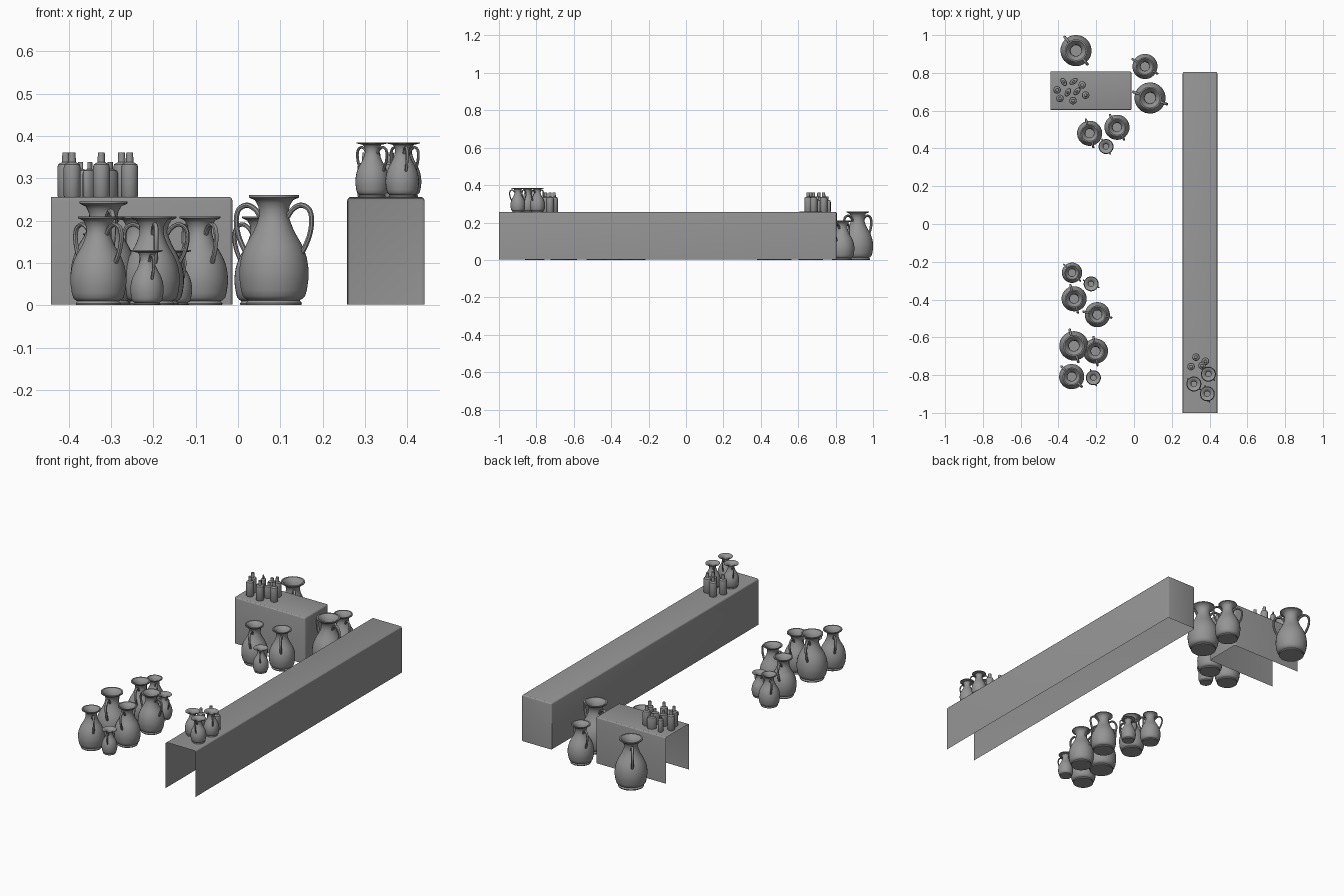
import bpy, bmesh
from math import sin, cos, pi, radians
from mathutils import Vector

if "Cube" in bpy.data.objects:
    bpy.data.objects.remove(bpy.data.objects["Cube"])

# Dark grey for every part
grey = bpy.data.materials.new("dark_grey")
grey.diffuse_color = (.3, .3, .3, 1)
grey.use_nodes = True
grey.node_tree.nodes["Principled BSDF"].inputs["Base Color"].default_value = grey.diffuse_color


def finish(bm, name, recalc=True):
    if recalc:
        bmesh.ops.recalc_face_normals(bm, faces=bm.faces)
    mesh = bpy.data.meshes.new(name)
    bm.to_mesh(mesh)
    bm.free()
    mesh.materials.append(grey)
    return mesh


def place(mesh, name, loc, scale=(1, 1, 1), turn=0):
    ob = bpy.data.objects.new(name, mesh)
    bpy.context.collection.objects.link(ob)
    ob.location, ob.scale = loc, scale
    ob.rotation_euler.z = radians(turn)
    return ob


def shade(ob, angle=40):
    bpy.ops.object.select_all(action='DESELECT')
    ob.select_set(True)
    bpy.context.view_layer.objects.active = ob
    bpy.ops.object.shade_smooth_by_angle(angle=radians(angle))


def lathe(bm, profile, sides):
    """Revolve (radius, height) points about z; radius 0 makes a pole."""
    rings = []
    for r, z in profile:
        n = 1 if r == 0 else sides
        rings.append([bm.verts.new((r * cos(2 * pi * i / sides),
                                    r * sin(2 * pi * i / sides), z)) for i in range(n)])
    for a, b in zip(rings, rings[1:]):
        for i in range(sides):
            j = (i + 1) % sides
            quad = [a[i % len(a)], a[j % len(a)], b[j % len(b)], b[i % len(b)]]
            bm.faces.new(list(dict.fromkeys(quad)))


def smooth_path(pts, steps=4):
    """Catmull-Rom samples through the points."""
    p = [Vector(q) for q in pts]
    p = [2 * p[0] - p[1]] + p + [2 * p[-1] - p[-2]]
    out = []
    for i in range(1, len(p) - 2):
        a, b, c, d = p[i - 1:i + 3]
        for s in range(steps):
            t = s / steps
            out.append(.5 * (2 * b + (c - a) * t + (2 * a - 5 * b + 4 * c - d) * t * t
                             + (3 * b - a - 3 * c + d) * t ** 3))
    return out + [p[-2]]


def sweep_handle(bm, pts, side, thick, wide, sides=8):
    """Oval strap along an x-z path, on one side of the jar."""
    path = smooth_path(pts)
    rings = []
    for k, c in enumerate(path):
        t = (path[min(k + 1, len(path) - 1)] - path[max(k - 1, 0)]).normalized()
        ring = []
        for i in range(sides):
            u, v = thick * cos(2 * pi * i / sides), wide * sin(2 * pi * i / sides)
            ring.append(bm.verts.new((side * (c.x - t.y * u), v, c.y + t.x * u)))
        rings.append(ring)
    for a, b in zip(rings, rings[1:]):
        for i in range(sides):
            j = (i + 1) % sides
            bm.faces.new((a[i], a[j], b[j], b[i]))


def jar_mesh(name, rim):
    """Two-handled jar of unit height."""
    bm = bmesh.new()
    body = [(.235, .045), (.285, .085), (.31, .2), (.317, .3), (.3, .43), (.255, .55),
            (.192, .66), (.15, .76), (.136, .83), (.144, .9), (.175, .955)]
    curve = [tuple(v) for v in smooth_path(body, 2)]
    lathe(bm, [(0, 0), (.25, 0), (.255, .02), (.24, .04)] + curve
          + [(rim, .98), (rim, 1), (rim - .03, 1), (.15, .95), (.115, .89), (.11, .83)], 28)
    for side in (1, -1):
        sweep_handle(bm, [(.13, .8), (.18, .87), (.26, .91), (.34, .87), (.365, .77),
                          (.345, .64), (.3, .53), (.27, .48)], side, .024, .028)
    return finish(bm, name)


def bottle_mesh(name, profile):
    bm = bmesh.new()
    lathe(bm, profile, 16)
    return finish(bm, name)


def counter(name, x0, x1, y0, y1, open_dir):
    """Hollow box with no bottom and one open end."""
    bm = bmesh.new()
    bmesh.ops.create_cube(bm, size=1)
    bm.normal_update()
    gone = [f for f in bm.faces if f.normal.z < -.9 or f.normal.dot(Vector(open_dir)) > .9]
    bmesh.ops.delete(bm, geom=gone, context='FACES')
    for v in bm.verts:
        v.co = ((x0 + x1) / 2 + v.co.x * (x1 - x0),
                (y0 + y1) / 2 + v.co.y * (y1 - y0), .002 + (v.co.z + .5) * .254)
    edges = [e for e in bm.edges if len(e.link_faces) == 2]
    bmesh.ops.bevel(bm, geom=edges, offset=.009, segments=3, profile=.5, affect='EDGES')
    shade(place(finish(bm, name, False), name, (0, 0, 0)), 25)


# Counters
counter("long_counter", .258, .441, -1, .805, (0, -1, 0))
counter("short_counter", -.442, -.013, .603, .807, (-1, 0, 0))

# Jars: x, y, base z, height, handle direction
large = jar_mesh("large_jar", .23)
small = jar_mesh("small_jar", .295)
jars = [
    (-.307, .918, 0, .26, -50), (.058, .834, 0, .21, -30), (.085, .667, 0, .26, -20),
    (-.235, .48, 0, .21, -75), (-.09, .512, 0, .21, -60), (-.148, .41, 0, .13, -60),
    (-.328, -.258, 0, .17, -45), (-.227, -.317, 0, .13, -25), (-.317, -.396, 0, .21, -75),
    (-.194, -.48, 0, .21, -12), (-.318, -.645, 0, .245, -75), (-.204, -.673, 0, .21, -82),
    (-.33, -.808, 0, .21, -45), (-.215, -.814, 0, .13, -70),
    (.394, -.795, .255, .13, -45), (.317, -.847, .255, .13, -40), (.388, -.899, .255, .13, -75)]
for i, (x, y, z, h, turn) in enumerate(jars):
    w = h * .96 if h < .15 else h
    shade(place(small if h < .15 else large, f"jar_{i + 1}", (x, y, z), (w, w, h), turn))

# Bottles: round tall ones and flattened short ones
tall = bottle_mesh("tall_bottle", [(0, 0), (.018, 0), (.02, .003), (.02, .07), (.018, .078),
                                   (.009, .083), (.008, .106), (.006, .106), (0, .106)])
flat = bottle_mesh("flat_bottle", [(0, 0), (.02, 0), (.022, .003), (.022, .055), (.019, .063),
                                   (.008, .067), (.007, .084), (0, .084)])
for i, (x, y) in enumerate([(-.275, .736), (-.407, .71), (-.256, .682), (-.392, .665),
                            (-.323, .653), (.328, -.705), (.378, -.727), (.302, -.755),
                            (.36, -.75)]):
    shade(place(tall, f"tall_bottle_{i + 1}", (x, y, .255)))
for i, (x, y, turn) in enumerate([(-.372, .752, -60), (-.32, .755, 35),
                                  (-.35, .697, 60), (-.302, .702, 50)]):
    shade(place(flat, f"flat_bottle_{i + 1}", (x, y, .255), (1.1, .65, 1), turn))
